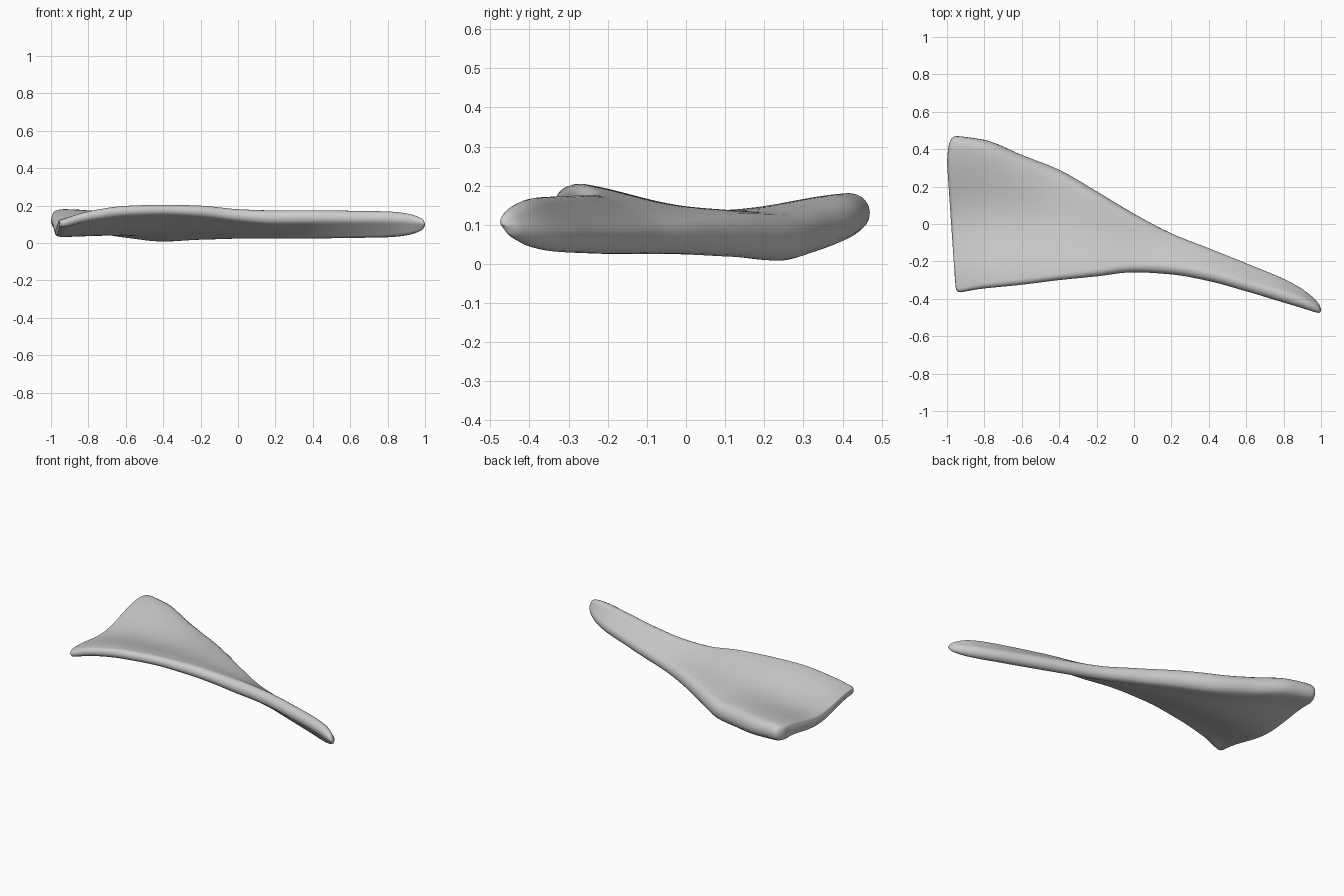
import bpy, bmesh
from math import sin, cos, pi
from mathutils import Vector

cube = bpy.data.objects.get("Cube")
if cube:
    bpy.data.objects.remove(cube, do_unlink=True)

STEPS, ARC, FLAT = 8, 10, 20

# Blade sections, from the free edge to the neck:
# front x, front y, back x, back y, front z, back z, front rim radius, back rim radius, dish depth
blade = [
    (-.957, -.3, -1, .33, .105, .12, .003, .006, .045),
    (-.952, -.345, -.99, .425, .105, .125, .017, .038, .048),
    (-.93, -.365, -.95, .47, .107, .13, .022, .05, .05),
    (-.82, -.347, -.8, .45, .138, .118, .027, .057, .048),
    (-.6, -.325, -.6, .37, .17, .088, .029, .06, .035),
    (-.4, -.3, -.4, .29, .176, .068, .029, .06, .018),
    (-.2, -.28, -.2, .175, .168, .074, .032, .056, .01),
    (0, -.258, 0, .055, .146, .072, .035, .048, .004),
]
# Handle sections, symmetric about its mid height: x, front y, back y, tilt, rim radius
handle = [
    (.2, -.27, -.05, .035, .04),
    (.4, -.305, -.13, .036, .039),
    (.6, -.36, -.21, .034, .039),
    (.8, -.42, -.293, .031, .038),
    (.9, -.45, -.348, .024, .035),
    (.96, -.469, -.395, .015, .027),
    (.988, -.475, -.427, .008, .018),
    (1, -.468, -.452, .002, .003),
]
MID = .1
stations = blade + [(x, yf, x, yb, MID + tilt, MID - tilt, r, r, 0)
                    for x, yf, yb, tilt, r in handle]


def slope(a, b):
    """Tangent that never overshoots the stations."""
    return 2 * a * b / (a + b) if a * b > 0 else 0


def smooth_values(values):
    """Smoothly interpolate one column of the stations."""
    d = [b - a for a, b in zip(values, values[1:])]
    m = [d[0]] + [slope(a, b) for a, b in zip(d, d[1:])] + [d[-1]]
    out = []
    for i in range(len(d)):
        for k in range(STEPS):
            t = k / STEPS
            out.append(values[i] + d[i] * t * t * (3 - 2 * t)
                       + m[i] * t * (1 - t) ** 2 - m[i + 1] * t * t * (1 - t))
    return out + [values[-1]]


def section(xf, yf, xb, yb, zf, zb, front_radius, back_radius, dish):
    """Tilted slab section with round rims and a shallow dish."""
    across = Vector((xb - xf, yb - yf, 0)).normalized()
    front = Vector((xf, yf, zf)) + across * front_radius
    back = Vector((xb, yb, zb)) - across * back_radius
    along = (back - front).normalized()
    normal = across.cross(Vector((0, 0, 1))).cross(along)
    points = []

    def add(t, angle):
        radius = front_radius + (back_radius - front_radius) * t
        point = front.lerp(back, t)
        point += (along * cos(angle) + normal * sin(angle)) * radius
        point.z -= dish * sin(pi * t) ** 2
        points.append(point)

    for k in range(ARC + 1):          # back rim
        add(1, -pi / 2 + pi * k / ARC)
    for k in range(1, FLAT):          # upper face
        add(1 - k / FLAT, pi / 2)
    for k in range(ARC + 1):          # front rim
        add(0, pi / 2 + pi * k / ARC)
    for k in range(1, FLAT):          # lower face
        add(k / FLAT, -pi / 2)
    return points


# Spatula: one skin through all the sections
bm = bmesh.new()
columns = [smooth_values(column) for column in zip(*stations)]
rings = [[bm.verts.new(p) for p in section(*row)] for row in zip(*columns)]
for ring, next_ring in zip(rings, rings[1:]):
    for i in range(len(ring)):
        j = (i + 1) % len(ring)
        bm.faces.new((ring[i], ring[j], next_ring[j], next_ring[i]))
bm.faces.new(rings[0])
bm.faces.new(rings[-1])
bmesh.ops.recalc_face_normals(bm, faces=bm.faces)
for face in bm.faces:
    face.smooth = True
mesh = bpy.data.meshes.new("spatula")
bm.to_mesh(mesh)
bm.free()
spatula = bpy.data.objects.new("spatula", mesh)
bpy.context.collection.objects.link(spatula)

# Plain grey material
grey = bpy.data.materials.new("light grey")
grey.use_nodes = True
colour = (.6, .6, .6, 1)
grey.diffuse_color = colour
for node in grey.node_tree.nodes:
    if node.type == 'BSDF_PRINCIPLED':
        node.inputs["Base Color"].default_value = colour
mesh.materials.append(grey)
